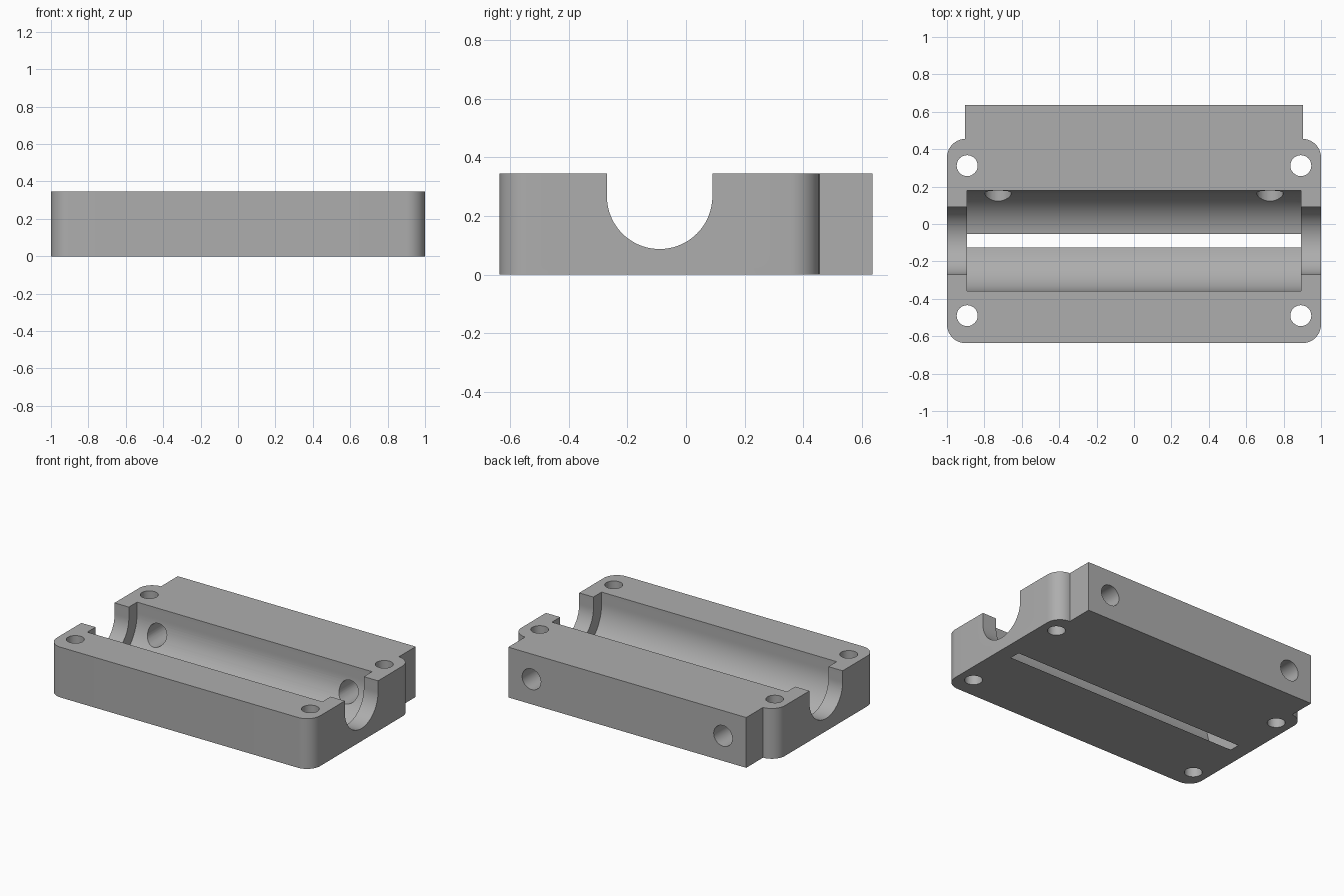
import bpy, bmesh
from math import sin, cos, pi, radians
from mathutils import Matrix, Vector

if "Cube" in bpy.data.objects:
    bpy.data.objects.remove(bpy.data.objects["Cube"])

HEIGHT = 0.345
FRONT, SHOULDER, BACK = -0.637, 0.455, 0.637
CHANNEL_Y, CHANNEL_Z = -0.09, 0.267

grey = bpy.data.materials.new("plain grey")
grey.use_nodes = True
colour = (0.42, 0.42, 0.42, 1)
grey.diffuse_color = colour
grey.node_tree.nodes["Principled BSDF"].inputs["Base Color"].default_value = colour


def arc(cx, cy, r, start, end, steps):
    angles = [radians(start + (end - start) * i / steps) for i in range(steps + 1)]
    return [(cx + r * cos(a), cy + r * sin(a)) for a in angles]


def prism(name, profile, place, direction):
    """Extrude a flat profile; place maps a profile point into space."""
    bm = bmesh.new()
    face = bm.faces.new([bm.verts.new(place(p)) for p in profile])
    new = bmesh.ops.extrude_face_region(bm, geom=[face])["geom"]
    moved = [v for v in new if isinstance(v, bmesh.types.BMVert)]
    bmesh.ops.translate(bm, verts=moved, vec=Vector(direction))
    bmesh.ops.recalc_face_normals(bm, faces=bm.faces)
    mesh = bpy.data.meshes.new(name)
    bm.to_mesh(mesh)
    bm.free()
    mesh.materials.append(grey)
    ob = bpy.data.objects.new(name, mesh)
    bpy.context.collection.objects.link(ob)
    return ob


# Housing: rounded plate with a narrower block at the back
r = 0.1
right_half = (arc(1 - r, FRONT + r, r, -90, 0, 12)
              + arc(1 - r, SHOULDER - r, r, 0, 88, 12)
              + [(0.903, SHOULDER), (0.903, BACK)])
outline = right_half + [(-x, y) for x, y in reversed(right_half)]
housing = prism("bearing_housing", outline, lambda p: (p[0], p[1], 0), (0, 0, HEIGHT))


def channel(name, radius, half_length):
    """U-shaped trough cutter running along x, open at the top."""
    u = arc(CHANNEL_Y, CHANNEL_Z, radius, 180, 360, 48)
    u += [(CHANNEL_Y + radius, 0.5), (CHANNEL_Y - radius, 0.5)]
    return prism(name, u, lambda p: (-half_length, p[0], p[1]), (2 * half_length, 0, 0))


# Wide trough breaks through the floor as a slot; narrow one opens both ends
cutters = [channel("wide_channel_cutter", 0.2695, 0.892),
           channel("shaft_channel_cutter", 0.18, 1.2)]

circle = lambda x, y, rad: arc(x, y, rad, 0, 360, 32)[:-1]
for side in (-1, 1):
    # Vertical bolt holes
    for y in (-0.49, 0.312):
        cutters.append(prism("bolt_hole_cutter", circle(side * 0.892, y, 0.056),
                             lambda p: (p[0], p[1], -0.2), (0, 0, 0.8)))
    # Horizontal ports from the back face into the trough
    cutters.append(prism("port_cutter", circle(side * 0.727, 0.172, 0.071),
                         lambda p: (p[0], CHANNEL_Y, p[1]), (0, 1, 0)))

bpy.ops.object.select_all(action="DESELECT")
bpy.context.view_layer.objects.active = housing
housing.select_set(True)
for cutter in cutters:
    cutter.hide_render = True
    mod = housing.modifiers.new("cut", "BOOLEAN")
    mod.operation = "DIFFERENCE"
    mod.solver = "EXACT"
    mod.object = cutter
    bpy.ops.object.modifier_apply(modifier=mod.name)
    bpy.data.objects.remove(cutter)

bpy.ops.object.shade_smooth_by_angle(angle=radians(30))
